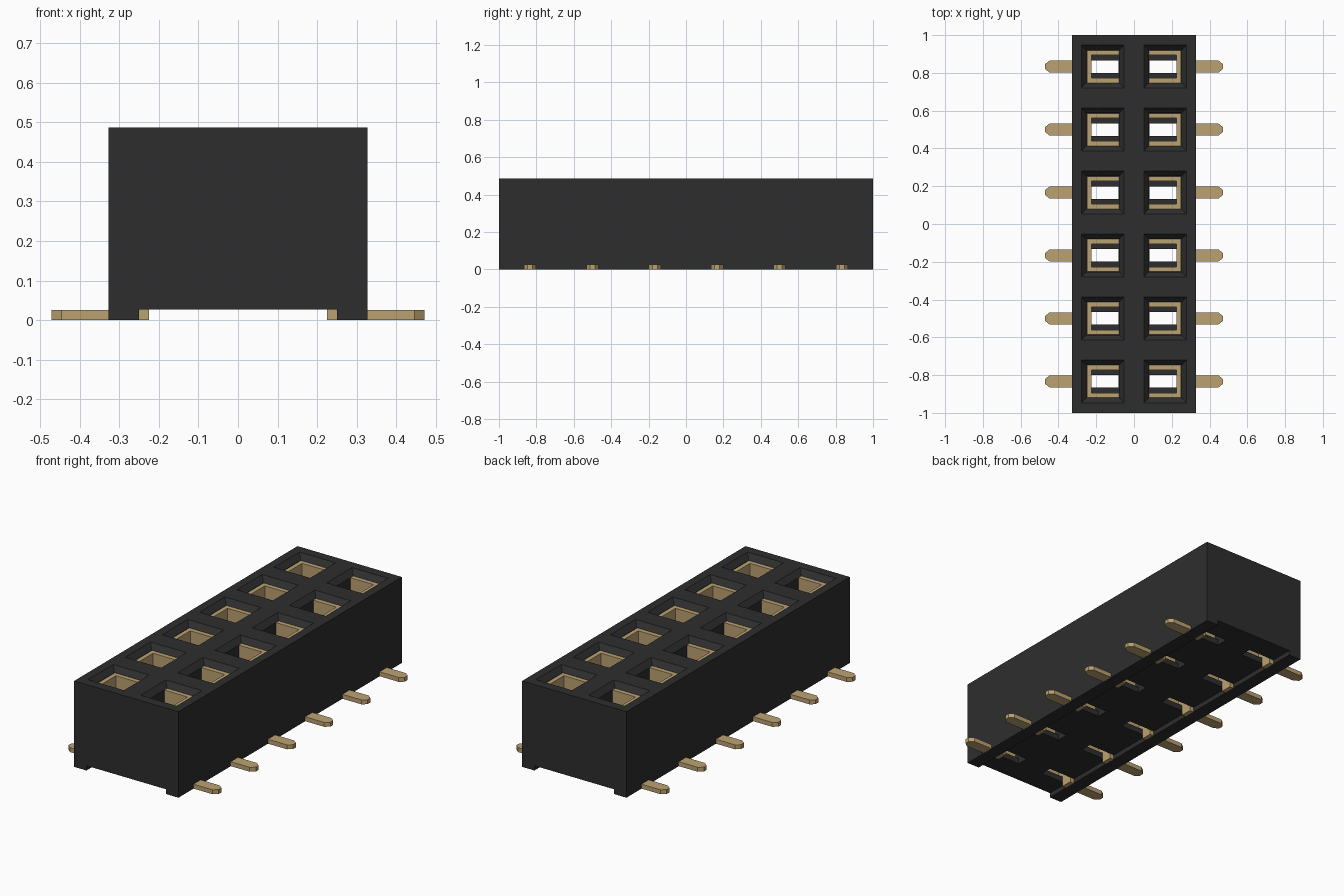
import bpy, bmesh

cube = bpy.data.objects.get("Cube")
if cube:
    bpy.data.objects.remove(cube, do_unlink=True)


def material(name, rgb, rough):
    m = bpy.data.materials.new(name)
    m.use_nodes = True
    m.diffuse_color = (*rgb, 1)
    bsdf = m.node_tree.nodes["Principled BSDF"]
    bsdf.inputs["Base Color"].default_value = (*rgb, 1)
    bsdf.inputs["Roughness"].default_value = rough
    return m


black = material("black plastic", (0.027, 0.027, 0.027), 0.6)
gold = material("gold contact", (0.50, 0.36, 0.165), 0.5)

HX, TOP = 0.327, 0.487            # housing half width and height
RAIL, RECESS = 0.25, 0.027        # inner face of side rails, underside height
ROW, PITCH, COUNT = 0.165, 1 / 3, 6
LIP, FLOOR = 0.457, 0.06          # bottom of funnel, bottom of cavity
CELLS = [(side, (i - (COUNT - 1) / 2) * PITCH) for side in (-1, 1) for i in range(COUNT)]


def loft(bm, rings):
    """Closed solid through rings of points with equal counts."""
    vs = [[bm.verts.new(p) for p in ring] for ring in rings]
    n = len(vs[0])
    for a, b in zip(vs, vs[1:]):
        for i in range(n):
            j = (i + 1) % n
            bm.faces.new((a[i], a[j], b[j], b[i]))
    bm.faces.new(vs[0][::-1])
    bm.faces.new(vs[-1])


def prism(bm, outline, z0, z1):
    loft(bm, [[(x, y, z) for x, y in outline] for z in (z0, z1)])


def finish(bm, name, mat):
    bmesh.ops.recalc_face_normals(bm, faces=bm.faces[:])
    me = bpy.data.meshes.new(name)
    bm.to_mesh(me)
    bm.free()
    me.materials.append(mat)
    ob = bpy.data.objects.new(name, me)
    bpy.context.collection.objects.link(ob)
    return ob


def rect(side, y, x0, x1, hy, z):
    return [(side * x0, y - hy, z), (side * x1, y - hy, z),
            (side * x1, y + hy, z), (side * x0, y + hy, z)]


# Housing: block with a shallow channel underneath
bm = bmesh.new()
section = [(-HX, 0), (-RAIL, 0), (-RAIL, RECESS), (RAIL, RECESS),
           (RAIL, 0), (HX, 0), (HX, TOP), (-HX, TOP)]
loft(bm, [[(x, y, z) for x, z in section] for y in (-1, 1)])
housing = finish(bm, "housing", black)

# Cutter: funnel, square cavity and floor slot for every socket
bm = bmesh.new()
for side, y in CELLS:
    rings = [rect(side, y, ROW - h, ROW + h, h, z)
             for h, z in ((0.121, TOP + 0.01), (0.113, TOP), (0.0865, LIP), (0.0865, FLOOR))]
    rings += [rect(side, y, 0.082, 0.2495, 0.033, z) for z in (FLOOR, 0.01)]
    loft(bm, rings)
cutter = finish(bm, "socket_cutter", black)
cutter.hide_render = True

mod = housing.modifiers.new("sockets", 'BOOLEAN')
mod.operation = 'DIFFERENCE'
mod.solver = 'EXACT'
mod.object = cutter
bpy.context.view_layer.objects.active = housing
bpy.ops.object.modifier_apply(modifier=mod.name)
bpy.data.objects.remove(cutter, do_unlink=True)

# Contacts: U-shaped spring, stem through the floor, and pointed solder tail
for n, (side, y) in enumerate(CELLS):
    def plan(points):
        return [(side * px, y + py) for px, py in points]

    bm = bmesh.new()
    a, b = 0.086, 0.061
    prism(bm, plan([(0.079, -a), (0.249, -a), (0.249, a), (0.079, a),
                    (0.079, b), (0.225, b), (0.225, -b), (0.079, -b)]), FLOOR + 0.002, LIP)
    prism(bm, plan([(0.225, -0.0325), (0.249, -0.0325), (0.249, 0.0325), (0.225, 0.0325)]),
          0.0, FLOOR + 0.01)
    prism(bm, plan([(0.226, -0.0325), (0.446, -0.0325), (0.471, -0.013),
                    (0.471, 0.013), (0.446, 0.0325), (0.226, 0.0325)]), 0.0005, 0.0255)
    finish(bm, f"{'left' if side > 0 else 'right'}_contact_{n % COUNT + 1}", gold)
